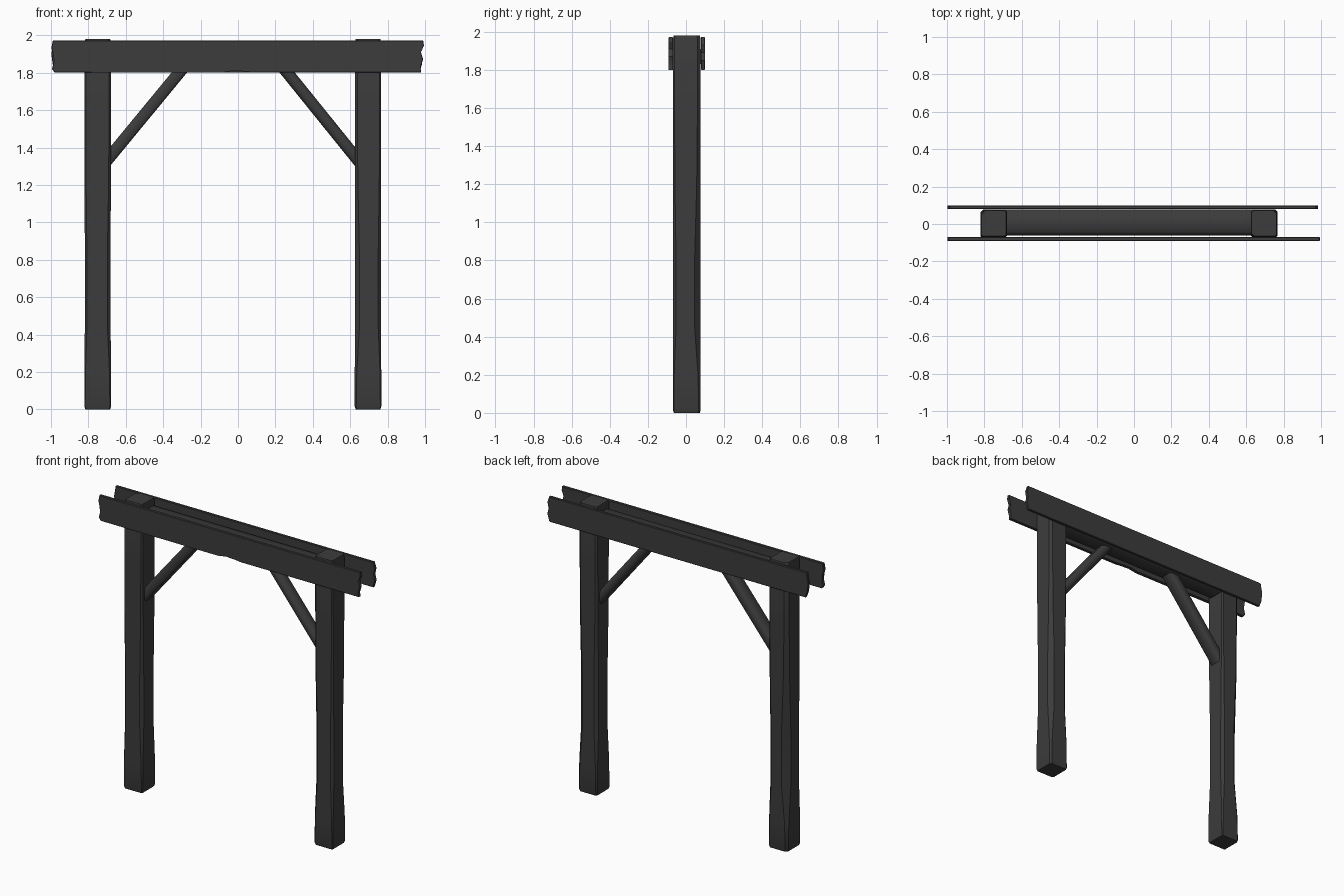
import bpy, bmesh, math
from mathutils import Vector

cube = bpy.data.objects.get("Cube")
if cube:
    bpy.data.objects.remove(cube, do_unlink=True)

# One dark timber colour
timber = bpy.data.materials.new("dark timber")
timber.use_nodes = True
colour = (0.045, 0.045, 0.045, 1)
timber.diffuse_color = colour
bsdf = timber.node_tree.nodes["Principled BSDF"]
bsdf.inputs["Base Color"].default_value = colour
bsdf.inputs["Roughness"].default_value = 0.9


def finish(name, bm, smooth=40):
    bmesh.ops.recalc_face_normals(bm, faces=bm.faces[:])
    mesh = bpy.data.meshes.new(name)
    bm.to_mesh(mesh)
    bm.free()
    mesh.materials.append(timber)
    ob = bpy.data.objects.new(name, mesh)
    bpy.context.collection.objects.link(ob)
    bpy.ops.object.select_all(action='DESELECT')
    ob.select_set(True)
    bpy.context.view_layer.objects.active = ob
    bpy.ops.object.shade_smooth_by_angle(angle=math.radians(smooth))
    return ob


def loft(bm, rings):
    """Skin a list of equal-length point rings and cap both ends."""
    rows = [[bm.verts.new(p) for p in ring] for ring in rings]
    n = len(rows[0])
    for a, b in zip(rows, rows[1:]):
        for i in range(n):
            j = (i + 1) % n
            bm.faces.new((a[i], a[j], b[j], b[i]))
    bm.faces.new(rows[0])
    bm.faces.new(rows[-1])


def section(hw, hd, cuts):
    """Rectangle with a separate chamfer on each corner, counter-clockwise."""
    pts = []
    for (sx, sy), c in zip(((1, 1), (-1, 1), (-1, -1), (1, -1)), cuts):
        a = (sx * hw, sy * (hd - c))
        b = (sx * (hw - c), sy * hd)
        pts += [a, b] if sx * sy > 0 else [b, a]
    return pts


# Hewn posts: (height, half width, half depth, wear)
LEVELS = ((0, .066, .068, .5), (.015, .071, .073, .5), (.2, .071, .073, .7),
          (.45, .069, .071, 1.5), (.8, .069, .071, 1.5), (1.2, .07, .072, 1),
          (1.6, .07, .072, .8), (1.965, .07, .072, .8), (1.98, .066, .068, .8))


def post(name, x, cuts):
    bm = bmesh.new()
    loft(bm, [[(x + px, .004 + py, z) for px, py in
               section(hw, hd, [c * wear for c in cuts])]
              for z, hw, hd, wear in LEVELS])
    finish(name, bm)


post("right_post", -.75, (.012, .028, .008, .012))
post("left_post", .695, (.02, .014, .016, .01))


# Side planks: broken ends, extruded through the thickness
def plank(name, outline, y0, y1):
    bm = bmesh.new()
    loft(bm, [[(x, y, z) for x, z in outline] for y in (y0, y1)])
    bmesh.ops.bevel(bm, geom=[e for e in bm.edges if abs(e.verts[0].co.y - e.verts[1].co.y) < .001],
                    offset=.003, segments=1, affect='EDGES')
    finish(name, bm, 30)


right_end = [(-.98, 1.8), (-.995, 1.82), (-.98, 1.86), (-.985, 1.9),
             (-.998, 1.93), (-.99, 1.973)]
left_end = [(.99, 1.973), (.994, 1.945), (.975, 1.91), (.99, 1.87),
            (.972, 1.83), (.98, 1.8)]
notch = [(.08, 1.8), (.04, 1.81), (-.03, 1.81), (-.09, 1.8)]
plank("front_plank", right_end + left_end + notch, -.091, -.069)

back_right = [(-.975, 1.8), (-.99, 1.84), (-.998, 1.9), (-.985, 1.973)]
back_left = [(.97, 1.973), (.985, 1.93), (.97, 1.89), (.985, 1.85), (.97, 1.8)]
plank("back_plank", back_right + back_left, .079, .099)


# Timber between two points, with rounded corners
def beam(name, start, end, hw, hd, cut):
    a, b = Vector(start), Vector(end)
    across = Vector((0, 1, 0))
    up = (b - a).normalized().cross(across)
    bm = bmesh.new()
    loft(bm, [[p + up * u + across * v for u, v in section(hw, hd, [cut] * 4)]
              for p in (a, b)])
    finish(name, bm, 50)


beam("cross_beam", (-.74, .008, 1.87), (.69, .008, 1.87), .06, .07, .022)
beam("right_brace", (-.71, .004, 1.32), (-.265, .004, 1.86), .032, .045, .01)
beam("left_brace", (.655, .004, 1.315), (.215, .004, 1.86), .032, .042, .018)
